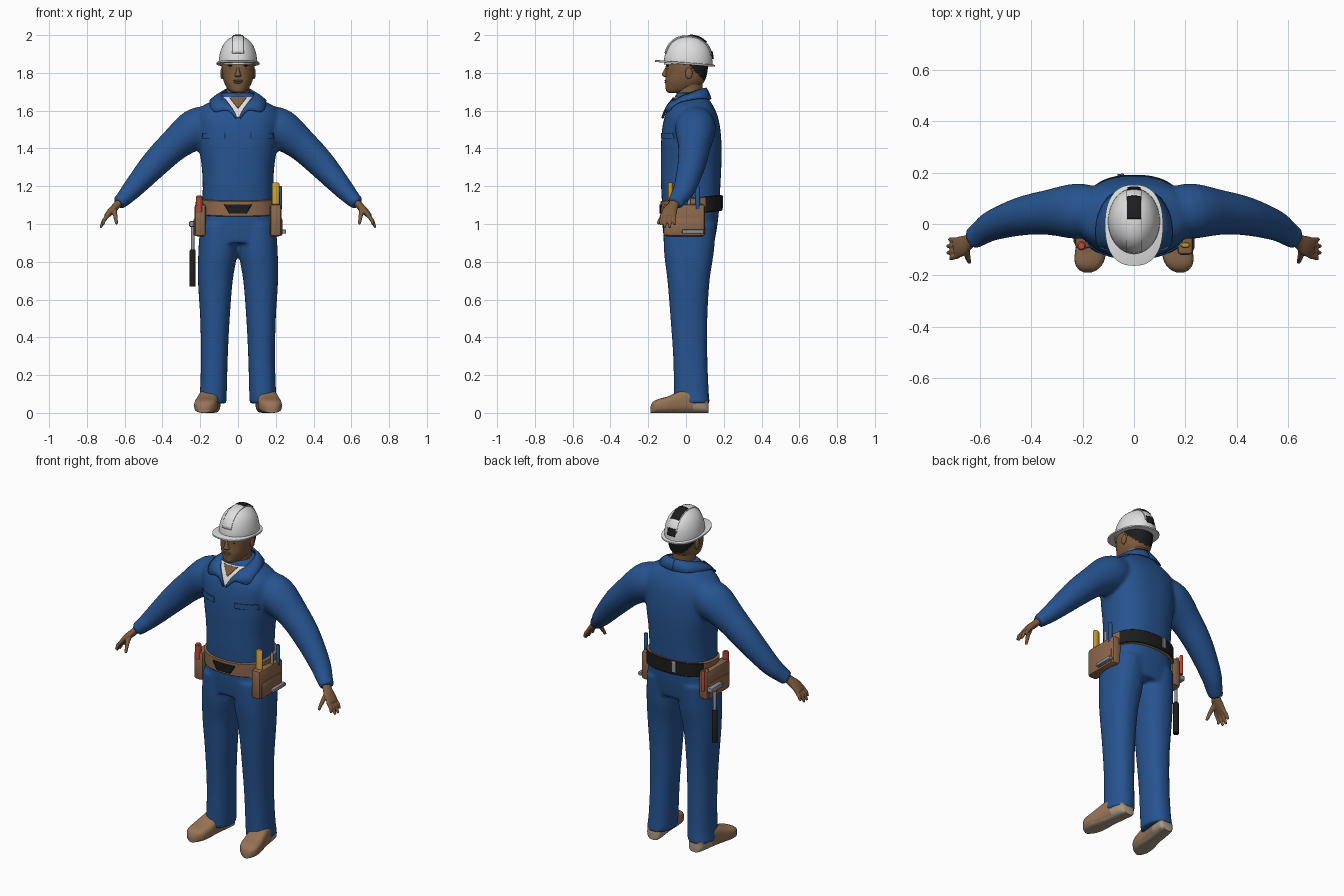
import bpy, bmesh, math
from mathutils import Vector
from mathutils.bvhtree import BVHTree

if "Cube" in bpy.data.objects:
    bpy.data.objects.remove(bpy.data.objects["Cube"])


def material(name, r, g, b):
    m = bpy.data.materials.new(name)
    m.diffuse_color = (r, g, b, 1)
    m.use_nodes = True
    m.node_tree.nodes["Principled BSDF"].inputs["Base Color"].default_value = m.diffuse_color
    return m


BLUE = material("work blue", .02, .088, .28)
SKIN = material("skin", .21, .108, .05)
LEATHER = material("tan leather", .27, .14, .072)
BOOT = material("boot brown", .31, .175, .095)
SOLE = material("sole beige", .40, .31, .22)
WHITE = material("white", .74, .74, .74)
BLACK = material("black", .012, .012, .013)
METAL = material("metal grey", .28, .28, .30)
RED = material("tool red", .5, .07, .035)
YELLOW = material("tool yellow", .55, .33, .03)


def finish(name, bm, mats):
    bmesh.ops.recalc_face_normals(bm, faces=bm.faces)
    me = bpy.data.meshes.new(name)
    bm.to_mesh(me)
    bm.free()
    for m in mats:
        me.materials.append(m)
    ob = bpy.data.objects.new(name, me)
    bpy.context.collection.objects.link(ob)
    return ob


def smooth(rows, k=4):
    """Catmull-Rom interpolation of parameter rows."""
    out, n = [], len(rows)
    for i in range(n - 1):
        a, b, c, d = rows[max(i - 1, 0)], rows[i], rows[i + 1], rows[min(i + 2, n - 1)]
        for s in range(k):
            t = s / k
            out.append(tuple(.5 * (2 * q + (r - p) * t + (2 * p - 5 * q + 4 * r - w) * t * t
                       + (3 * q - p - 3 * r + w) * t ** 3) for p, q, r, w in zip(a, b, c, d)))
    return out + [tuple(rows[-1])]


def ring(c, u, v, e=2.0, n=40):
    """Superellipse ring about c with half axes u and v."""
    pts = []
    for i in range(n):
        a = 2 * math.pi * i / n
        ca, sa = math.cos(a), math.sin(a)
        pts.append(Vector(c) + Vector(u) * math.copysign(abs(ca) ** (2 / e), ca)
                   + Vector(v) * math.copysign(abs(sa) ** (2 / e), sa))
    return pts


def stack(rows, e=2.3, n=40):
    """Upright rings from rows of z, centre x, half width, front y, back y."""
    return [ring((x, (f + b) / 2, z), (w, 0, 0), (0, (b - f) / 2, 0), e, n)
            for z, x, w, f, b in rows]


def tube(rows, n=20):
    """Rings along a path from rows of x, y, z, radius, radius towards y."""
    p = [Vector(r[:3]) for r in rows]
    out = []
    for i, r in enumerate(rows):
        t = (p[min(i + 1, len(p) - 1)] - p[max(i - 1, 0)]).normalized()
        side = (Vector((0, 1, 0)) - t * t.y).normalized()
        out.append(ring(p[i], side.cross(t) * r[3], side * r[4], 2, n))
    return out


def loft(name, islands, *mats):
    bm = bmesh.new()
    for rings in islands:
        vs = [[bm.verts.new(q) for q in r] for r in rings]
        n = len(vs[0])
        for a, b in zip(vs, vs[1:]):
            for i in range(n):
                bm.faces.new((a[i], a[(i + 1) % n], b[(i + 1) % n], b[i]))
        bm.faces.new(vs[0][::-1])
        bm.faces.new(vs[-1])
    return finish(name, bm, mats)


def paint(ob, rule):
    for f in ob.data.polygons:
        f.material_index = int(rule(f.center))


def fuse(ob, voxel, steps):
    m = ob.modifiers.new("fuse", 'REMESH')
    m.mode, m.voxel_size, m.use_smooth_shade = 'VOXEL', voxel, True
    s = ob.modifiers.new("soften", 'SMOOTH')
    s.factor, s.iterations = .5, steps


def surface(ob):
    bpy.context.view_layer.update()
    return BVHTree.FromObject(ob, bpy.context.evaluated_depsgraph_get())


def sheet(name, grid, mat, thick=.005):
    bm = bmesh.new()
    vs = [[bm.verts.new(q) for q in row] for row in grid]
    for a, b in zip(vs, vs[1:]):
        for i in range(len(a) - 1):
            bm.faces.new((a[i], a[i + 1], b[i + 1], b[i]))
    ob = finish(name, bm, [mat])
    m = ob.modifiers.new("thickness", 'SOLIDIFY')
    m.thickness, m.offset = thick, 0
    return ob


def drape(name, tree, ray, mat, off=.004, n=12):
    """Thin plate laid on a surface; ray(u, v) gives an origin and direction."""
    grid = []
    for j in range(n + 1):
        row = []
        for i in range(n + 1):
            o, d = (Vector(q) for q in ray(i / n, j / n))
            hit = tree.ray_cast(o, d.normalized())[0]
            row.append((hit if hit else o + d * .9) - d.normalized() * off)
        grid.append(row)
    return sheet(name, grid, mat)


def front(x0, x1, z0, x2, x3, z1, d=1):
    """Ray rule for a front (d=1) or back (d=-1) plate from bottom to top edge."""
    def ray(u, v):
        return ((x0 + (x1 - x0) * u) * (1 - v) + (x2 + (x3 - x2) * u) * v, -d,
                z0 + (z1 - z0) * v), (0, d, 0)
    return ray


def box(name, c, size, mat, bevel=.008):
    bm = bmesh.new()
    bmesh.ops.create_cube(bm, size=1)
    for v in bm.verts:
        v.co = Vector(c) + Vector(a * b for a, b in zip(v.co, size))
    bmesh.ops.bevel(bm, geom=bm.edges[:], offset=bevel, segments=2, affect='EDGES', profile=.5)
    return finish(name, bm, [mat])


def rod(name, x, y, z0, z1, r, mat, ry=None):
    return loft(name, [tube([(x, y, z0, r, ry or r), (x, y, z1 - .006, r, ry or r),
                             (x, y, z1, r * .7, (ry or r) * .7)], 16)], mat)


# Coveralls: torso, arms and legs fused into one garment
parts = [stack(smooth([
    (.90, 0, .19, -.115, .15), (1.0, 0, .2, -.125, .167), (1.1, 0, .19, -.127, .177),
    (1.2, 0, .187, -.132, .182), (1.3, 0, .192, -.133, .187), (1.4, 0, .206, -.133, .189),
    (1.5, 0, .217, -.127, .182), (1.57, 0, .222, -.112, .168), (1.62, 0, .195, -.09, .147),
    (1.66, 0, .12, -.065, .122), (1.695, 0, .08, -.05, .1)]), 2.4)]
for s in (-1, 1):
    parts.append(tube(smooth([
        (s * .12, .048, 1.545, .085, .09), (s * .22, .05, 1.505, .108, .108),
        (s * .335, .045, 1.42, .086, .088), (s * .44, .03, 1.318, .075, .075),
        (s * .55, -.005, 1.195, .056, .06), (s * .6, -.037, 1.14, .044, .049),
        (s * .635, -.06, 1.107, .036, .042)]), 32))
    parts.append(stack(smooth([
        (.05, s * .136, .074, -.064, .126), (.12, s * .13, .071, -.064, .12),
        (.3, s * .125, .071, -.068, .113), (.5, s * .122, .078, -.082, .113),
        (.7, s * .12, .092, -.098, .125), (.85, s * .107, .103, -.116, .147),
        (1.0, s * .1, .1, -.12, .16)])))
coveralls = loft("coveralls", parts, BLUE)
fuse(coveralls, .011, 4)
body = surface(coveralls)

# Shirt and skin showing in the open neck, chest pocket flaps
drape("shirt_front", body, front(-.004, .004, 1.562, -.08, .08, 1.672), WHITE)
drape("open_neck", body, front(-.003, .003, 1.615, -.045, .045, 1.668), SKIN, .009)
for s in (-1, 1):
    drape("pocket_flap", body, front(s * .068, s * .19, 1.452, s * .068, s * .185, 1.482), BLUE, .005)

# Collar with pointed front
inner = [(0, .105, 1.72), (.055, .085, 1.715), (.085, .03, 1.695), (.078, -.03, 1.672),
         (.055, -.075, 1.64), (.03, -.095, 1.605), (.004, -.12, 1.562)]
outer = [(0, .14, 1.665), (.08, .115, 1.66), (.125, .04, 1.64), (.135, -.03, 1.615),
         (.122, -.08, 1.588), (.055, -.1, 1.597), (.012, -.125, 1.558)]


def hug(p, off=.009):
    loc, nor, _, _ = body.find_nearest(Vector(p))
    return loc + nor * off


for s in (-1, 1):
    grid = []
    for a, b in zip(smooth(inner, 3), smooth(outer, 3)):
        a, b = Vector((s * a[0], a[1], a[2])), hug((s * b[0], b[1], b[2]))
        a = hug(a, .012) if a.y < -.05 else a
        grid.append([a, (a + b) / 2 + Vector((0, 0, .006)), b])
    sheet("collar", grid, BLUE, .008)

# Head with hair at the back, neck
head = loft("head", [stack(smooth([
    (1.694, 0, .026, -.092, -.03), (1.705, 0, .046, -.105, .03), (1.73, 0, .064, -.108, .075),
    (1.76, 0, .077, -.109, .1), (1.80, 0, .084, -.107, .112), (1.84, 0, .087, -.107, .116),
    (1.88, 0, .084, -.098, .112), (1.92, 0, .06, -.07, .09)], 6), 2.25, 64)], SKIN, BLACK)
paint(head, lambda c: c.y > .022 and c.z > 1.835 - (c.y - .02))
loft("neck", [stack([(1.6, 0, .063, -.045, .08), (1.68, 0, .061, -.05, .083),
                     (1.76, 0, .063, -.05, .09)], 2)], SKIN)


def ball(name, c, size, mat):
    bm = bmesh.new()
    bmesh.ops.create_uvsphere(bm, u_segments=16, v_segments=10, radius=1)
    for v in bm.verts:
        v.co = Vector(c) + Vector(a * b for a, b in zip(v.co, size))
    return finish(name, bm, [mat])


loft("nose", [stack(smooth([(1.778, 0, .014, -.112, -.08), (1.786, 0, .019, -.126, -.08),
                            (1.80, 0, .013, -.124, -.08), (1.83, 0, .008, -.108, -.08)]), 2, 20)], SKIN)
ball("upper_lip", (0, -.105, 1.759), (.026, .01, .005), SKIN)
ball("lower_lip", (0, -.104, 1.749), (.022, .01, .006), SKIN)
for s in (-1, 1):
    ball("ear", (s * .085, .015, 1.797), (.009, .019, .03), SKIN)
    ball("eye", (s * .034, -.094, 1.822), (.013, .006, .004), BLACK)
    ball("eyebrow", (s * .035, -.096, 1.838), (.02, .007, .004), BLACK)

# Hard hat: dome, brim, centre ridge, black stickers
dome = loft("helmet_dome", [stack(smooth([
    (1.845, 0, .101, -.117, .14), (1.88, 0, .1, -.115, .138), (1.92, 0, .091, -.105, .129),
    (1.955, 0, .074, -.086, .108), (1.98, 0, .049, -.057, .078), (1.992, 0, .024, -.023, .045),
    (1.995, 0, .003, .006, .014)]), 2, 64)], WHITE)
brim = [ring((0, -.005, 1.85 + dz), (.113 * k, 0, 0), (0, .158 * k, -.0125), 2.4, 64)
        for dz, k in ((-.005, .97), (-.004, 1), (.004, 1), (.006, .97))]
loft("helmet_brim", [brim], WHITE)
shell = surface(dome)


def over(w, a0, a1):
    """Ray rule across the dome; angle 0 is front, 180 is back."""
    def ray(u, v):
        a = math.radians(a0 + (a1 - a0) * v)
        d = Vector((0, -math.cos(a), math.sin(a)))
        o = Vector((w * (2 * u - 1), .01, 1.86)) + d * .4
        return o, -d
    return ray


drape("helmet_ridge", shell, over(.03, 20, 165), WHITE, .002, 20)
drape("helmet_top_sticker", shell, over(.027, 94, 134), BLACK, .006)
drape("helmet_back_sticker", shell, over(.025, 156, 174), BLACK, .006)

# Hands
for s in (-1, 1):
    fingers = [tube(smooth([(s * .622, -.055, 1.122, .02, .027), (s * .645, -.07, 1.095, .02, .03),
                            (s * .672, -.086, 1.068, .019, .04), (s * .698, -.094, 1.04, .013, .04)]))]
    for y0, y1, x, z in ((-.124, -.136, .715, .995), (-.104, -.113, .727, .981),
                         (-.083, -.087, .728, .98), (-.064, -.06, .72, .995)):
        fingers.append(tube([(s * .685, y0, 1.05, .011, .011), (s * .71, (y0 + y1) / 2, 1.02, .011, .011),
                             (s * x, y1, z, .007, .007)], 12))
    fingers.append(tube([(s * .655, -.09, 1.085, .014, .014), (s * .65, -.125, 1.045, .012, .012),
                         (s * .642, -.15, 1.0, .008, .008)], 12))
    fuse(loft("hand", fingers, SKIN), .0045, 2)

# Boots, turned slightly outwards
for s in (-1, 1):
    rows = smooth([(.12, .03, .05), (.105, .045, .085), (.05, .053, .12), (0, .054, .125),
                   (-.05, .057, .108), (-.1, .061, .086), (-.15, .056, .072), (-.178, .036, .055),
                   (-.189, .014, .03)])
    boot = loft("boot", [[ring((s * (.14 + (.1 - y) * .14), y, h / 2), (w, 0, 0), (0, 0, h / 2), 3)
                          for y, w, h in rows]], BOOT, SOLE)
    paint(boot, lambda c: c.z < .012 or (c.y > .04 and c.z < .05))

# Tool belt: leather at the front, black webbing at the back
belt = loft("belt", [[ring((0, .029, 1.096 + h), (.203 * k, 0, 0), (0, .163 * k, .015), 2.4, 96)
                      for h, k in ((-.042, .97), (-.038, 1), (.038, 1), (.042, .97))]], LEATHER, BLACK)
paint(belt, lambda c: c.y > .1)
strap = surface(belt)
drape("belt_buckle", strap, front(-.045, .045, 1.055, -.074, .074, 1.103), BLACK)
drape("belt_slider", strap, front(-.065, -.04, 1.085, -.065, -.04, 1.15, -1), METAL)

# Pouches with an outer pocket
for s, y in ((1, -.01), (-1, .015)):
    box("pouch", (s * .2, y, 1.02), (.06, .22, .17), LEATHER, .014)
    box("pouch_pocket", (s * .222, y, .985), (.026, .19, .095), LEATHER, .01)

# Tools
rod("yellow_handle", .2, -.082, 1.06, 1.22, .02, YELLOW, .012)
rod("blue_handle", .222, .063, 1.08, 1.2, .012, BLUE)
rod("small_driver", .215, .015, 1.08, 1.17, .008, METAL)
box("wrench", (.242, .037, .96), (.026, .115, .022), METAL, .006)
rod("red_handle", -.205, -.085, 1.06, 1.15, .018, RED)
for y in (.11, .145):
    rod("plier_handle", -.215, y, 1.0, 1.12, .01, RED)
rod("hammer_grip", -.24, .07, .67, .865, .016, BLACK)
rod("hammer_shaft", -.24, .07, .86, 1.01, .009, METAL)
box("hammer_head", (-.243, .07, 1.0), (.034, .11, .03), METAL, .008)

# Smooth shading with crisp edges
bpy.ops.object.select_all(action='SELECT')
bpy.context.view_layer.objects.active = coveralls
bpy.ops.object.shade_smooth_by_angle(angle=math.radians(40))
